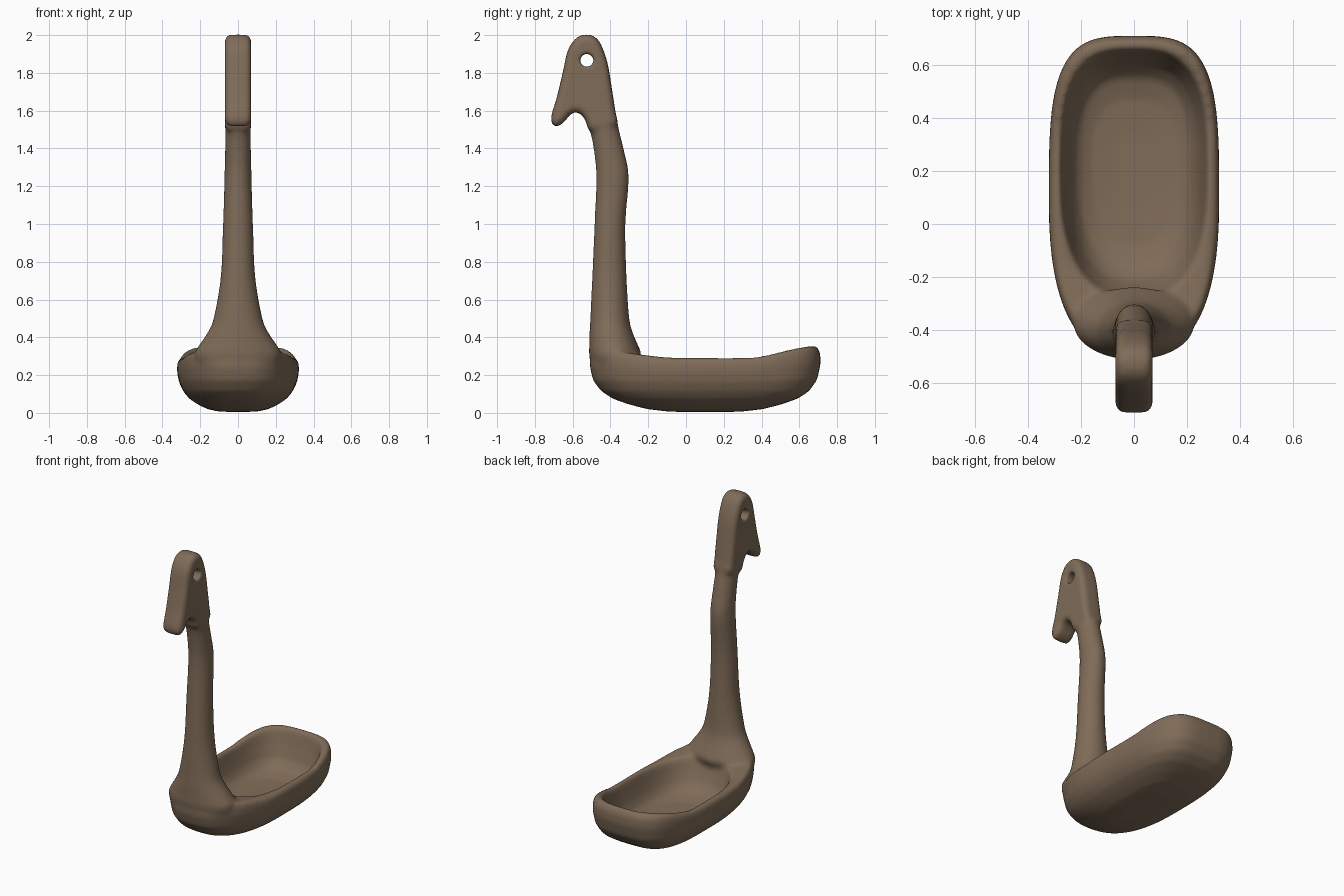
import bpy, bmesh, math
from mathutils import Vector

if "Cube" in bpy.data.objects:
    bpy.data.objects.remove(bpy.data.objects["Cube"])

N = 64
bm = bmesh.new()


def loft(rings):
    """Skin a list of equal-length point rings and cap both ends."""
    vs = [[bm.verts.new(p) for p in r] for r in rings]
    n = len(rings[0])
    for a, b in zip(vs, vs[1:]):
        for i in range(n):
            j = (i + 1) % n
            bm.faces.new((a[i], a[j], b[j], b[i]))
    bm.faces.new(vs[0][::-1])
    bm.faces.new(vs[-1])


def spow(v, e):
    return math.copysign(abs(v) ** e, v)


def step(a, b, v):
    t = min(1, max(0, (v - a) / (b - a)))
    return t * t * (3 - 2 * t)


def oval(s, z, w, cy, front, back, nf, nb):
    """Rounded bowl outline; the rim rises toward both ends."""
    pts = []
    for i in range(N):
        a = 2 * math.pi * i / N
        c, d = math.cos(a), math.sin(a)
        e = 2 / (nf if d > 0 else nb)
        x = w * s * spow(c, e)
        y = cy + s * (front if d > 0 else back) * spow(d, e)
        lift = 0.065 * step(0.3, 0.7, y) + 0.04 * step(-0.1, -0.4, y)
        pts.append((x, y, z + lift * step(0.12, 0.29, z)))
    return pts


def catmull(pts, n, closed):
    out, m = [], len(pts)
    for i in range(m if closed else m - 1):
        p = [Vector(pts[(i + k) % m] if closed else pts[min(m - 1, max(0, i + k))])
             for k in (-1, 0, 1, 2)]
        for k in range(n):
            t = k / n
            out.append(0.5 * (2 * p[1] + (p[2] - p[0]) * t
                              + (2 * p[0] - 5 * p[1] + 4 * p[2] - p[3]) * t * t
                              + (3 * p[1] - p[0] - 3 * p[2] + p[3]) * t ** 3))
    return out if closed else out + [Vector(pts[-1])]


# bowl: outer shell up to the rim, then down the inside
outer = [(0.3, 0.006), (0.5, 0.02), (0.66, 0.045), (0.8, 0.075), (0.9, 0.115),
         (0.97, 0.165), (1.0, 0.22), (0.995, 0.26), (0.965, 0.288)]
inner = [(1.03, 0.292), (1.0, 0.275), (0.95, 0.22), (0.88, 0.16),
         (0.78, 0.115), (0.6, 0.09), (0.3, 0.08)]
loft([oval(s, z, 0.323, 0.1, 0.613, 0.61, 3.5, 2.5) for s, z in outer]
     + [oval(s, z, 0.273, 0.2, 0.455, 0.47, 3.0, 2.6) for s, z in inner])

# handle: (z, back y, inner y, half width)
stem = catmull([(0.18, -0.485, -0.31, 0.18), (0.3, -0.512, -0.24, 0.23),
                (0.36, -0.512, -0.255, 0.205), (0.42, -0.511, -0.28, 0.165),
                (0.5, -0.507, -0.3, 0.13), (0.72, -0.497, -0.314, 0.092),
                (1.0, -0.485, -0.32, 0.08), (1.25, -0.476, -0.302, 0.072),
                (1.4, -0.49, -0.33, 0.069), (1.5, -0.51, -0.354, 0.068),
                (1.62, -0.53, -0.378, 0.066)], 4, False)
loft([[(w * math.cos(a), (y0 + y1) / 2 + (y1 - y0) / 2 * math.sin(a), z)
       for a in (2 * math.pi * i / 32 for i in range(32))]
      for z, y0, y1, w in stem])

# hooked head: side profile with rounded edges
prof = catmull([(-0.375, 1.6), (-0.39, 1.7), (-0.415, 1.85), (-0.45, 1.95),
                (-0.485, 1.992), (-0.53, 2.003), (-0.58, 1.985), (-0.625, 1.92),
                (-0.653, 1.8), (-0.684, 1.67), (-0.715, 1.56), (-0.692, 1.515),
                (-0.645, 1.54), (-0.61, 1.583), (-0.57, 1.59), (-0.535, 1.555),
                (-0.5, 1.49), (-0.37, 1.52)], 5, True)


def head_layer(x, inset):
    m, out = len(prof), []
    for i, p in enumerate(prof):
        t = (prof[(i + 1) % m] - prof[i - 1]).normalized()
        out.append((x, p.x - t.y * inset, p.y + t.x * inset))
    return out


half = [(0.07, 0.026), (0.063, 0.012), (0.05, 0.003), (0.035, 0)]
loft([head_layer(-x, d) for x, d in half] + [head_layer(x, d) for x, d in half[::-1]])

bmesh.ops.recalc_face_normals(bm, faces=bm.faces[:])
mesh = bpy.data.meshes.new("ladle")
bm.to_mesh(mesh)
bm.free()
ladle = bpy.data.objects.new("ladle", mesh)
bpy.context.collection.objects.link(ladle)

# hanging hole cutter
bpy.ops.mesh.primitive_cylinder_add(vertices=32, radius=0.036, depth=0.4,
                                    location=(0, -0.525, 1.866),
                                    rotation=(0, math.pi / 2, 0))
cutter = bpy.context.object
cutter.name = "hole_cutter"
cutter.hide_render = True
cutter.hide_set(True)


# fuse the parts, cut the hole, soften the joins
def fuse(name, size):
    m = ladle.modifiers.new(name, 'REMESH')
    m.mode = 'VOXEL'
    m.voxel_size = size
    m.use_smooth_shade = True


fuse("fuse", 0.01)
cut = ladle.modifiers.new("hole", 'BOOLEAN')
cut.operation = 'DIFFERENCE'
cut.object = cutter
fuse("even", 0.01)
soft = ladle.modifiers.new("soften", 'SMOOTH')
soft.factor = 0.5
soft.iterations = 14

brown = bpy.data.materials.new("warm brown")
brown.diffuse_color = (0.215, 0.15, 0.098, 1)
brown.use_nodes = True
brown.node_tree.nodes["Principled BSDF"].inputs["Base Color"].default_value = brown.diffuse_color
mesh.materials.append(brown)
for p in mesh.polygons:
    p.use_smooth = True
